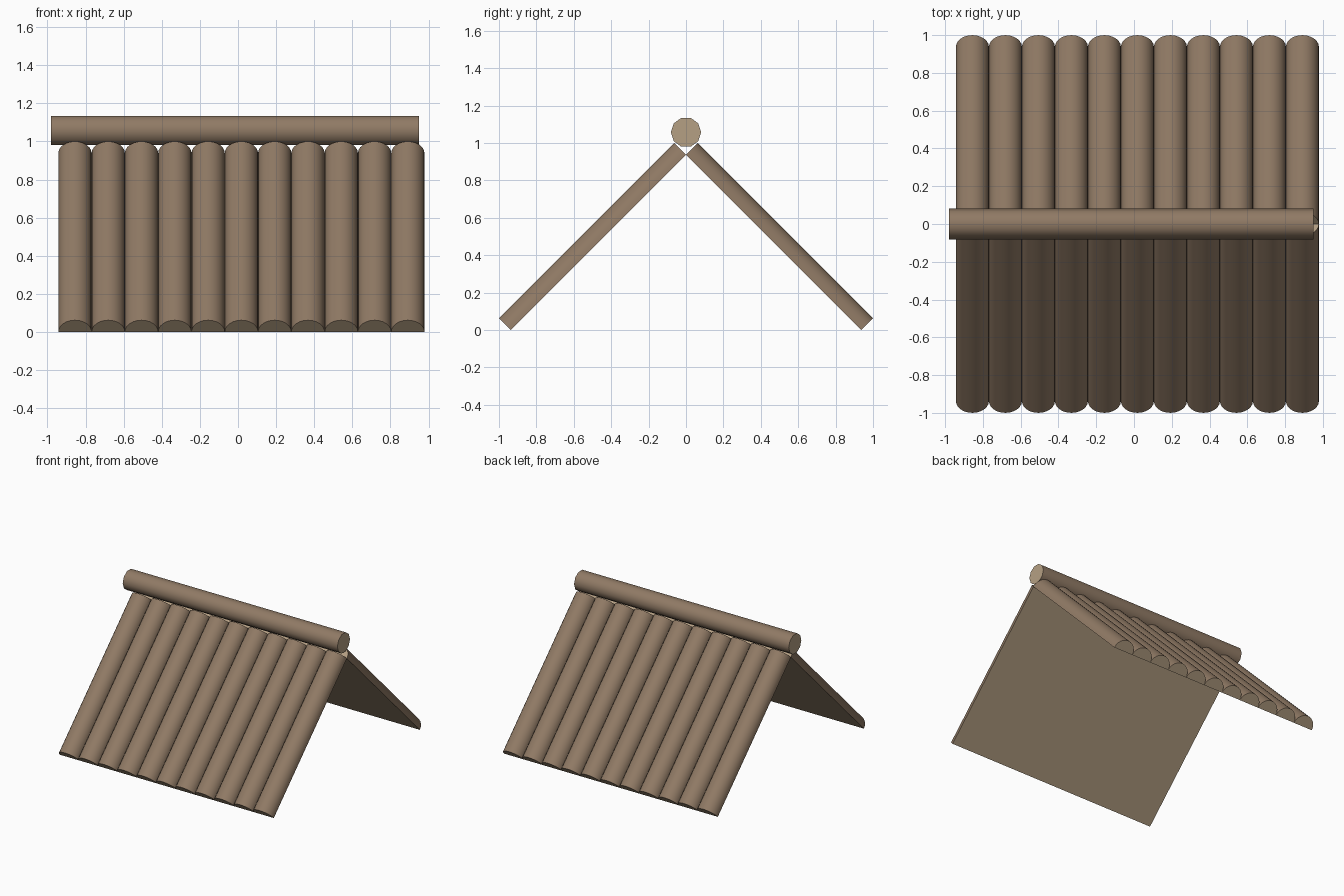
import bpy, bmesh
from math import sin, cos, pi, sqrt
from mathutils import Vector

if "Cube" in bpy.data.objects:
    bpy.data.objects.remove(bpy.data.objects["Cube"])


def make_material(name, color):
    m = bpy.data.materials.new(name)
    m.diffuse_color = (*color, 1)
    m.use_nodes = True
    m.node_tree.nodes["Principled BSDF"].inputs["Base Color"].default_value = m.diffuse_color
    return m


BARK = make_material("bark", (0.28, 0.195, 0.13))
CUT_WOOD = make_material("cut_wood", (0.46, 0.35, 0.23))


def extrude_log(name, start, end, offsets, curved):
    """Sweep a closed cross-section from start to end; the first `curved` sides are smooth bark."""
    bm = bmesh.new()
    a = [bm.verts.new(start + o) for o in offsets]
    b = [bm.verts.new(end + o) for o in offsets]
    n = len(offsets)
    for i in range(n):
        j = (i + 1) % n
        f = bm.faces.new((a[i], a[j], b[j], b[i]))
        f.smooth = i < curved
        f.material_index = 0 if i < curved else 1
    for ring in (a, b):
        bm.faces.new(ring).material_index = 1
    bmesh.ops.recalc_face_normals(bm, faces=bm.faces)
    me = bpy.data.meshes.new(name)
    bm.to_mesh(me)
    bm.free()
    me.materials.append(BARK)
    me.materials.append(CUT_WOOD)
    ob = bpy.data.objects.new(name, me)
    bpy.context.collection.objects.link(ob)
    return ob


# Half-round roof logs on both slopes
COUNT, LEFT, PITCH = 11, -0.943, 0.1747
R, SPAN, SEG = PITCH / 2, 0.938, 12
for side, sy in (("front", -1), ("back", 1)):
    out = Vector((0, sy, 1)) / sqrt(2)
    arc = [Vector((R * cos(pi * k / SEG), 0, 0)) + out * (R * sin(pi * k / SEG))
           for k in range(SEG + 1)]
    for i in range(COUNT):
        x = LEFT + PITCH * (i + 0.5)
        extrude_log(f"{side}_half_log_{i + 1}", Vector((x, sy * SPAN, 0)),
                    Vector((x, 0, SPAN)), arc, SEG)

# Round ridge log with ten sides, flat on top
SIDES, RR = 10, 0.081
ring = [Vector((0, RR * cos(2 * pi * k / SIDES), RR * sin(2 * pi * k / SIDES)))
        for k in range(SIDES)]
extrude_log("ridge_log", Vector((-0.98, 0, 1.057)), Vector((0.95, 0, 1.057)), ring, SIDES)
